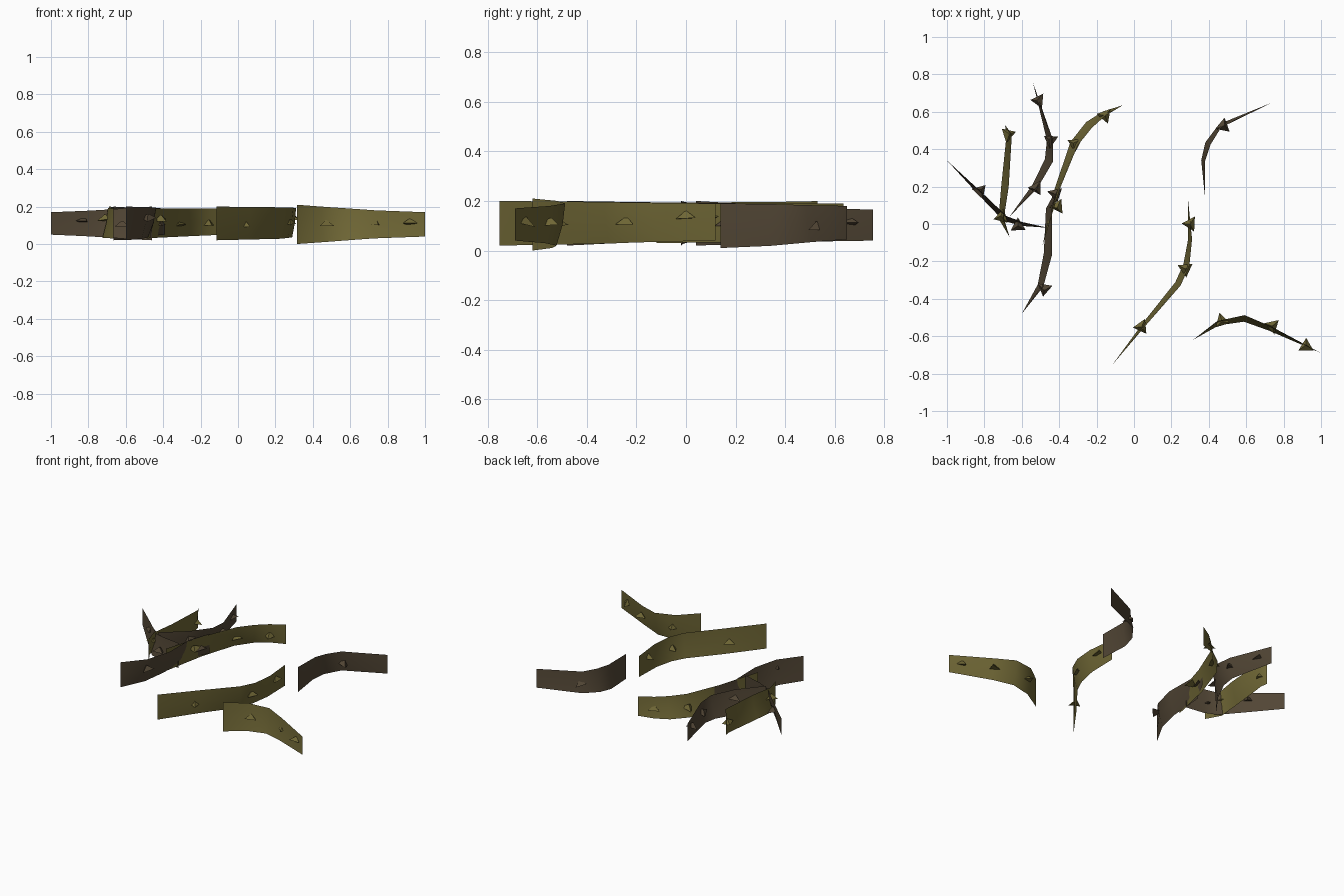
import bpy, bmesh, math, random
from mathutils import Vector, Matrix

cube = bpy.data.objects.get("Cube")
if cube:
    bpy.data.objects.remove(cube, do_unlink=True)

random.seed(4)


def make_material(name, colour):
    mat = bpy.data.materials.new(name)
    mat.use_nodes = True
    mat.diffuse_color = (*colour, 1)
    mat.node_tree.nodes["Principled BSDF"].inputs["Base Color"].default_value = (*colour, 1)
    return mat


olive = make_material("olive bark", (.16, .135, .036))
brown = make_material("brown bark", (.085, .062, .036))


def add_object(name, bm, mat):
    mesh = bpy.data.meshes.new(name)
    bm.to_mesh(mesh)
    bm.free()
    mesh.materials.append(mat)
    obj = bpy.data.objects.new(name, mesh)
    bpy.context.collection.objects.link(obj)
    return obj


def strip(name, mat, path, start, end, lean, thorns):
    """Upright curled strip along a plan path; start and end are (bottom, top) heights."""
    bm = bmesh.new()
    points = [Vector((x, y, 0)) for x, y in path]
    last = len(points) - 1
    columns = []
    for i, p in enumerate(points):
        t = i / last
        along = points[min(i + 1, last)] - points[max(i - 1, 0)]
        side = Vector((-along.y, along.x, 0)).normalized()
        # the strip leans most between its ends, which stay upright
        tilt = lean * math.sin(math.pi * t)
        low = start[0] + (end[0] - start[0]) * t
        high = start[1] + (end[1] - start[1]) * t
        column = []
        for f, shift in ((0, -.5), (.5, .2), (1, .5)):
            z = low + (high - low) * f
            column.append(bm.verts.new(p + side * tilt * shift + Vector((0, 0, z))))
        columns.append(column)
    for a, b in zip(columns, columns[1:]):
        for k in range(2):
            bm.faces.new((a[k], b[k], b[k + 1], a[k + 1])).smooth = True
    add_object(name, bm, mat)

    # small three-sided thorns piercing the strip
    bm = bmesh.new()
    for x, y in thorns:
        turn = Matrix.Rotation(random.uniform(0, math.tau), 4, 'Z')
        tip = Matrix.Rotation(random.uniform(-.4, .4), 4, 'X')
        place = Matrix.Translation((x, y, random.uniform(.1, .15)))
        bmesh.ops.create_cone(bm, cap_ends=True, segments=3, radius1=.046, radius2=.004,
                              depth=.03, matrix=place @ turn @ tip)
    add_object(name + "_thorns", bm, mat)


# Back left group of crossing strips
strip("back_strip", brown,
      [(-.54, .755), (-.45, .45), (-.455, .34), (-.53, .2), (-.665, .04)],
      (.04, .165), (.02, .2), .045, [(-.515, .66), (-.45, .45), (-.525, .19)])
strip("long_strip", olive,
      [(-.06, .635), (-.16, .59), (-.24, .53), (-.32, .43), (-.41, .19), (-.49, -.12)],
      (.05, .19), (.03, .19), .045, [(-.155, .58), (-.32, .43), (-.41, .09)])
strip("short_strip", olive,
      [(-.69, .53), (-.667, .48), (-.69, .2), (-.71, .03), (-.665, -.07)],
      (.04, .2), (.03, .19), .04, [(-.67, .48), (-.71, .04)])
strip("outer_strip", brown,
      [(-1, .34), (-.82, .16), (-.69, .03), (-.6, .0), (-.46, -.02)],
      (.05, .17), (.02, .2), .03, [(-.82, .18), (-.62, -.01)])
strip("front_left_strip", brown,
      [(-.39, .23), (-.455, .08), (-.46, -.16), (-.5, -.33), (-.6, -.48)],
      (.05, .19), (.02, .2), .045, [(-.48, -.35), (-.42, .16)])

# Separate strips on the other side
strip("middle_strip", olive,
      [(.29, .12), (.3, -.08), (.28, -.22), (.235, -.32), (.06, -.53), (-.115, -.752)],
      (.04, .19), (.02, .2), .035, [(.3, .0), (.275, -.24), (.04, -.55)])
strip("back_right_strip", brown,
      [(.74, .65), (.46, .525), (.395, .43), (.37, .34), (.38, .14)],
      (.045, .18), (.01, .19), .03, [(.48, .525)])
strip("front_right_strip", olive,
      [(.315, -.62), (.45, -.53), (.59, -.505), (.73, -.56), (1, -.69)],
      (.0, .21), (.04, .17), .035, [(.47, -.52), (.74, -.545), (.92, -.65)])
